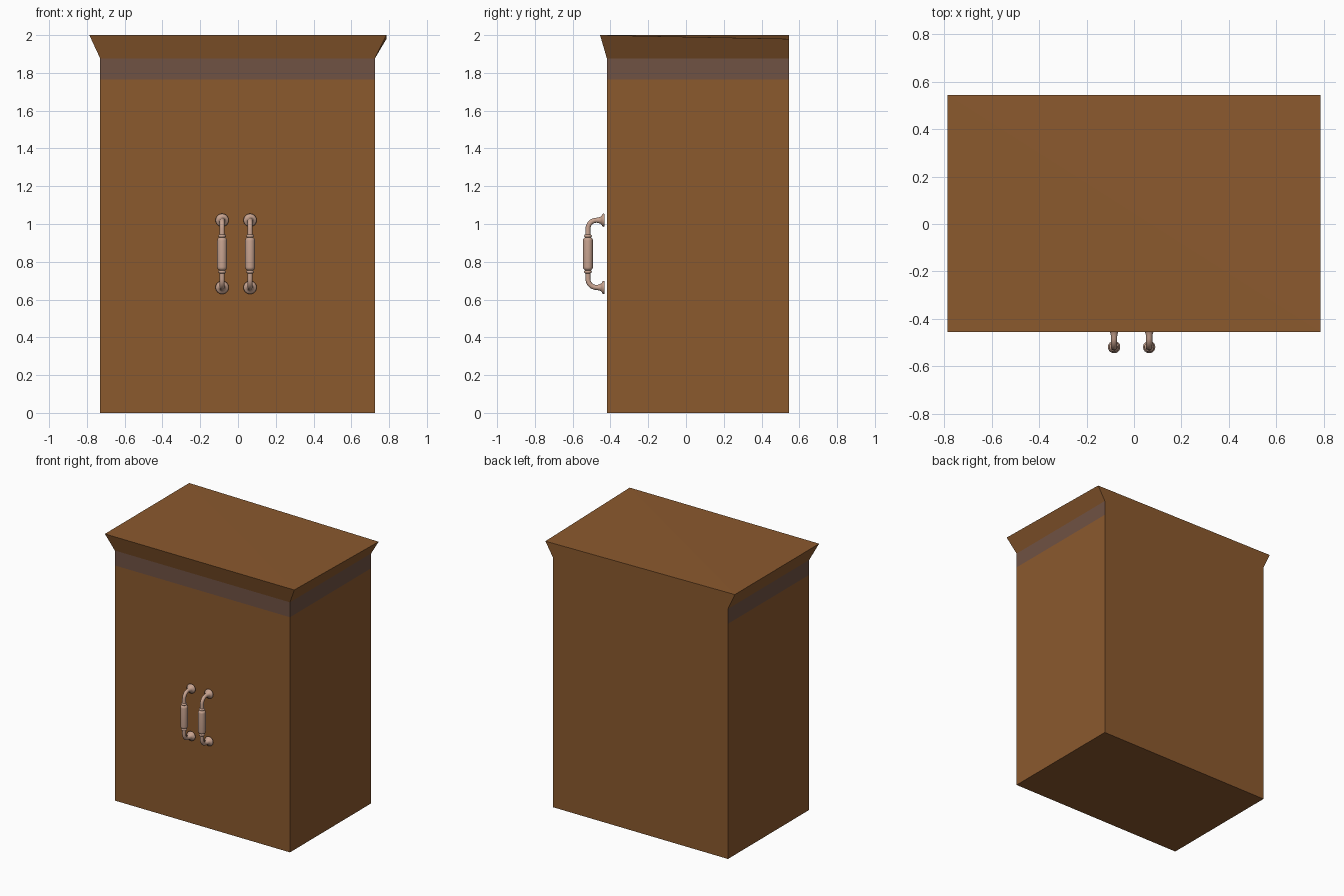
import bpy, bmesh, math
from mathutils import Vector

if "Cube" in bpy.data.objects:
    bpy.data.objects.remove(bpy.data.objects["Cube"])


def material(name, rgb):
    m = bpy.data.materials.new(name)
    m.diffuse_color = (*rgb, 1.0)
    m.use_nodes = True
    m.node_tree.nodes["Principled BSDF"].inputs["Base Color"].default_value = m.diffuse_color
    return m


wood = material("warm_brown_wood", (0.258, 0.100, 0.027))
trim = material("grey_brown_band", (0.162, 0.084, 0.056))
metal = material("pale_copper", (0.58, 0.37, 0.28))


def finish(name, bm, mats):
    bmesh.ops.recalc_face_normals(bm, faces=bm.faces)
    me = bpy.data.meshes.new(name)
    bm.to_mesh(me)
    bm.free()
    for m in mats:
        me.materials.append(m)
    ob = bpy.data.objects.new(name, me)
    bpy.context.collection.objects.link(ob)
    return ob


def loft(bm, rings):
    loops = [[bm.verts.new(p) for p in ring] for ring in rings]
    for a, b in zip(loops, loops[1:]):
        for i in range(len(a)):
            j = (i + 1) % len(a)
            bm.faces.new((a[i], a[j], b[j], b[i]))
    bm.faces.new(loops[0][::-1])
    bm.faces.new(loops[-1])
    return loops


# Cabinet: straight carcass, painted band, crown flaring to front and sides
BACK = 0.545


def rect(x0, x1, y0, z):
    return [(x0, y0, z), (x1, y0, z), (x1, BACK, z), (x0, BACK, z)]


bm = bmesh.new()
loops = loft(bm, [rect(-0.73, 0.725, -0.419, 0.0),
                  rect(-0.73, 0.725, -0.419, 1.765),
                  rect(-0.73, 0.725, -0.419, 1.877),
                  rect(-0.787, 0.786, -0.455, 2.0)])
loops[-1][2].co.z = 1.98          # crown sags slightly at its back right corner
bmesh.ops.recalc_face_normals(bm, faces=bm.faces)
for f in bm.faces:                # band runs round front and sides, not the back
    z = f.calc_center_median().z
    if 1.77 < z < 1.87 and f.normal.y < 0.5:
        f.material_index = 1
bmesh.ops.triangulate(bm, faces=[f for f in bm.faces if f.normal.z > 0.8])
finish("cabinet_body", bm, [wood, trim])

# Handle profile: (y, z, radius) from upper foot down to the middle of the grip
MID = 0.842
GRIP_Y = -0.519
half = [(-0.432, 1.02, 0.033), (-0.436, 1.02, 0.035), (-0.442, 1.02, 0.033),
        (-0.446, 1.02, 0.024), (-0.454, 1.02, 0.018), (-0.464, 1.02, 0.015)]
R = 0.045
for k in range(9):
    a = math.pi / 2 * k / 8
    half.append((GRIP_Y + R - R * math.sin(a), 1.02 - R + R * math.cos(a), 0.013))
half += [(GRIP_Y, z, r) for z, r in
         [(0.945, 0.014), (0.942, 0.019), (0.937, 0.021), (0.932, 0.019),
          (0.929, 0.015), (0.926, 0.020), (0.920, 0.025), (0.912, 0.026)]]
path = half + [(y, 2 * MID - z, r) for y, z, r in reversed(half)]


def handle(name, x, sides=24):
    pts = [Vector((x, y, z)) for y, z, _ in path]
    rings = []
    for i, (p, (_, _, r)) in enumerate(zip(pts, path)):
        t = (pts[min(i + 1, len(pts) - 1)] - pts[max(i - 1, 0)]).normalized()
        side = Vector((1, 0, 0))
        n = t.cross(side)
        rings.append([p + r * (math.cos(a) * side + math.sin(a) * n)
                      for a in (2 * math.pi * k / sides for k in range(sides))])
    bm = bmesh.new()
    loft(bm, rings)
    ob = finish(name, bm, [metal])
    bpy.ops.object.select_all(action='DESELECT')
    ob.select_set(True)
    bpy.context.view_layer.objects.active = ob
    bpy.ops.object.shade_smooth_by_angle(angle=math.radians(50))


handle("left_handle", -0.084)
handle("right_handle", 0.064)
